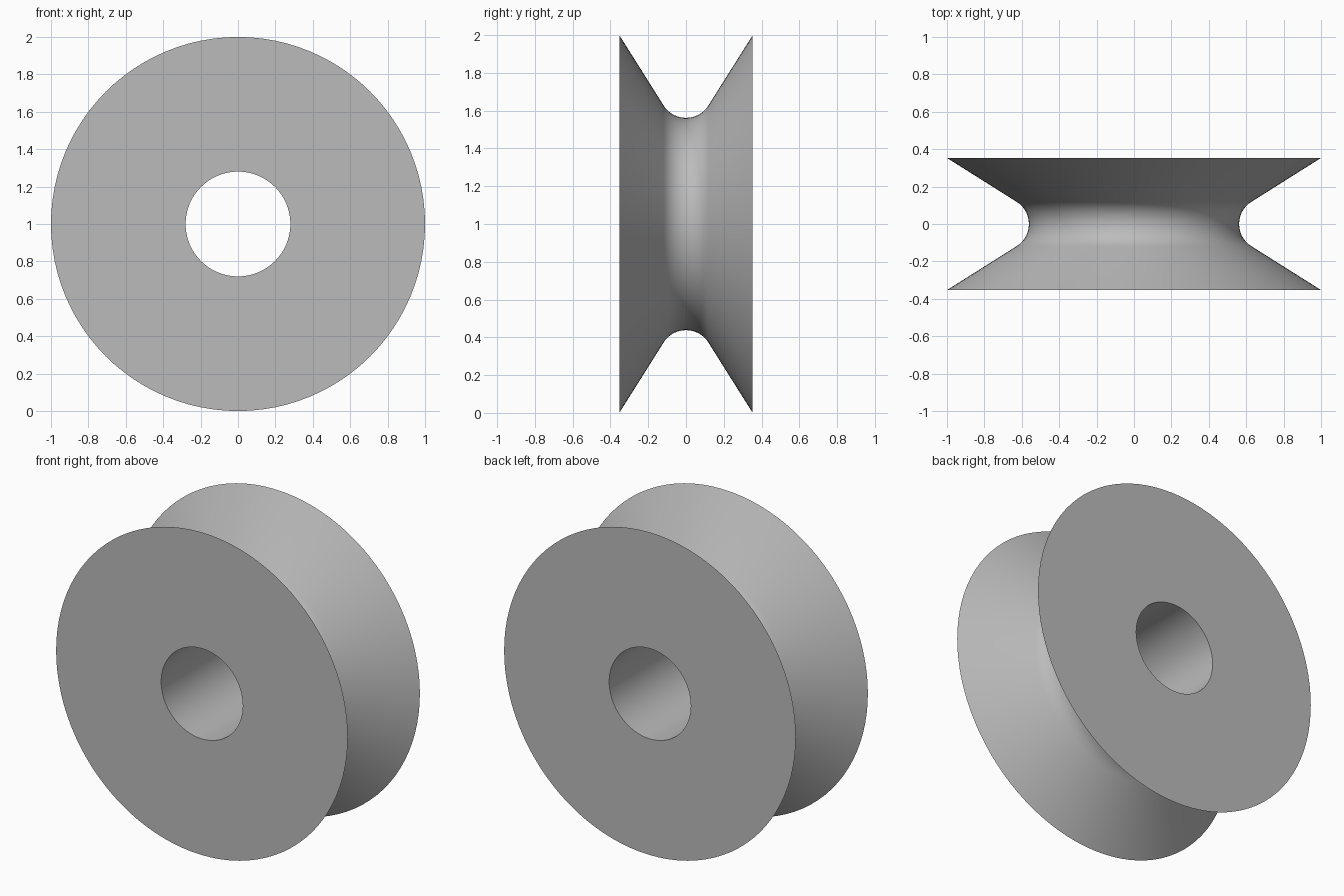
import bpy
import bmesh
from math import radians, sin, cos, pi
from mathutils import Matrix, Vector

cube = bpy.data.objects.get("Cube")
if cube:
    bpy.data.objects.remove(cube, do_unlink=True)

SEGMENTS = 96
HALF_WIDTH, RIM, BORE = 0.353, 1.0, 0.28
GROOVE_FLOOR, FILLET = 0.562, 0.14
WALL_ANGLE = radians(58)
ARC_STEPS = 16

# Plain grey material
grey = bpy.data.materials.new("plain grey")
grey.use_nodes = True
colour = (0.5, 0.5, 0.5, 1)
grey.diffuse_color = colour
grey.node_tree.nodes["Principled BSDF"].inputs["Base Color"].default_value = colour

# Closed cross-section: bore, flat sides, sloping walls and rounded groove floor
profile = [(BORE, -HALF_WIDTH), (RIM, -HALF_WIDTH)]
for i in range(ARC_STEPS + 1):
    a = WALL_ANGLE * (2 * i / ARC_STEPS - 1)
    profile.append((GROOVE_FLOOR + FILLET * (1 - cos(a)), FILLET * sin(a)))
profile += [(RIM, HALF_WIDTH), (BORE, HALF_WIDTH)]

# Spin the section around the axle line
bm = bmesh.new()
verts = [bm.verts.new((r, y, 0)) for r, y in profile]
edges = [bm.edges.new((v, verts[(i + 1) % len(verts)])) for i, v in enumerate(verts)]
bmesh.ops.spin(bm, geom=verts + edges, cent=(0, 0, 0), axis=(0, 1, 0),
               angle=2 * pi, steps=SEGMENTS, use_duplicate=False)
bmesh.ops.remove_doubles(bm, verts=bm.verts, dist=0.0001)
bmesh.ops.recalc_face_normals(bm, faces=bm.faces)
bmesh.ops.transform(bm, matrix=Matrix.Translation(Vector((0, 0, RIM))), verts=bm.verts)

mesh = bpy.data.meshes.new("grooved_wheel")
bm.to_mesh(mesh)
bm.free()
mesh.materials.append(grey)
wheel = bpy.data.objects.new("grooved_wheel", mesh)
bpy.context.collection.objects.link(wheel)

# Smooth round surfaces, sharp rims
bpy.context.view_layer.objects.active = wheel
wheel.select_set(True)
bpy.ops.object.shade_smooth_by_angle(angle=radians(30))
